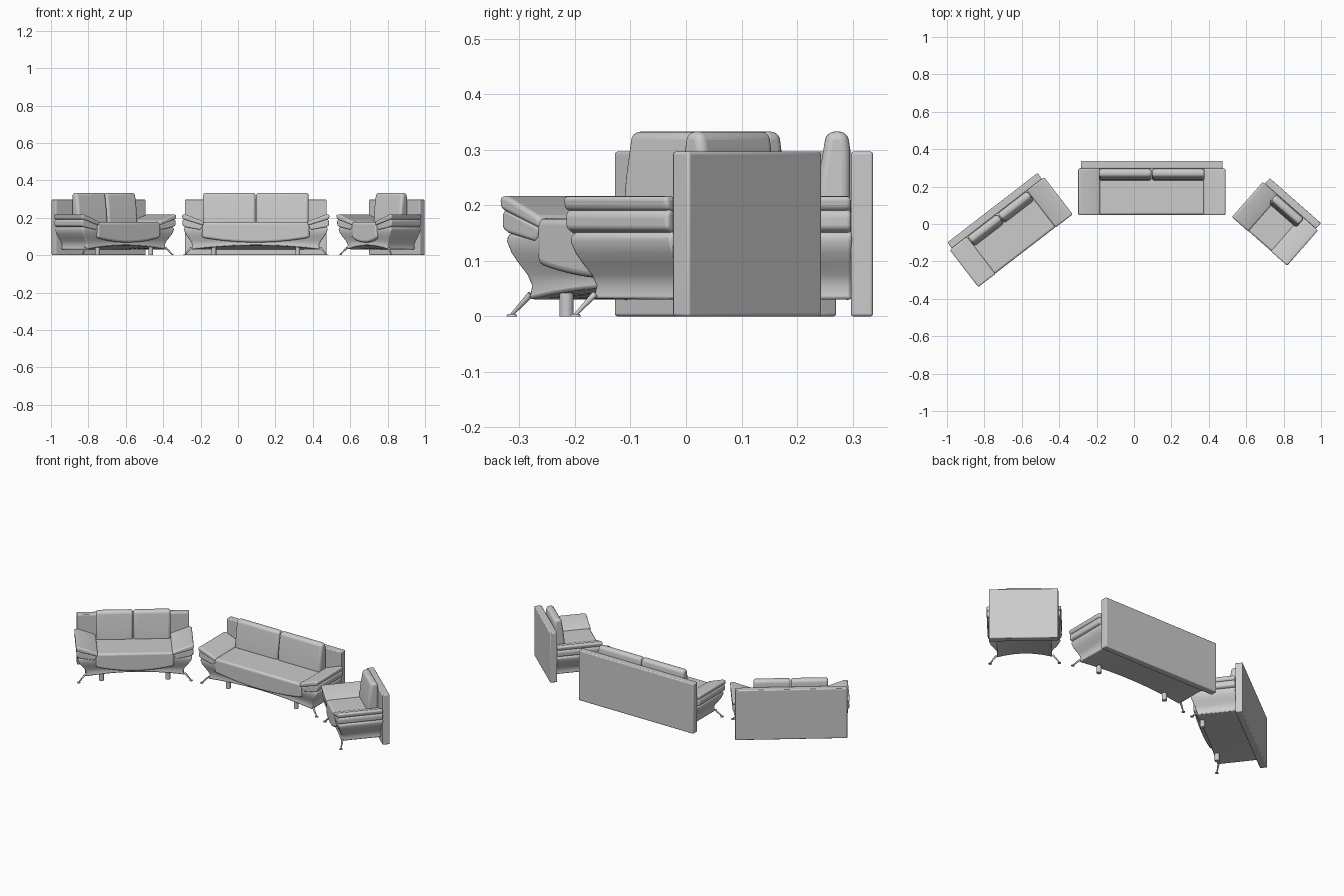
import bpy, bmesh, math
from mathutils import Matrix, Vector

if "Cube" in bpy.data.objects:
    bpy.data.objects.remove(bpy.data.objects["Cube"])


def finish(bm, name, place, bevel=0.0, segments=3):
    bmesh.ops.recalc_face_normals(bm, faces=bm.faces)
    mesh = bpy.data.meshes.new(name)
    bm.to_mesh(mesh)
    bm.free()
    ob = bpy.data.objects.new(name, mesh)
    bpy.context.collection.objects.link(ob)
    ob.matrix_world = place
    if bevel:
        m = ob.modifiers.new("round", 'BEVEL')
        m.width, m.segments = bevel, segments
        m.limit_method, m.angle_limit = 'ANGLE', math.radians(40)
    bpy.ops.object.select_all(action='DESELECT')
    ob.select_set(True)
    bpy.context.view_layer.objects.active = ob
    bpy.ops.object.shade_smooth_by_angle(angle=math.radians(40))
    return ob


def prism(name, place, profile, start, end, axis='y', bevel=0.0, segments=3):
    """Extrude an (x,z) profile along y, or a (y,z) profile along x."""
    bm = bmesh.new()
    rings = []
    for s in (start, end):
        rings.append([bm.verts.new((u, s, z) if axis == 'y' else (s, u, z)) for u, z in profile])
    n = len(profile)
    for i in range(n):
        j = (i + 1) % n
        bm.faces.new((rings[0][i], rings[0][j], rings[1][j], rings[1][i]))
    bm.faces.new(rings[0])
    bm.faces.new(rings[1])
    return finish(bm, name, place, bevel, segments)


def rod(name, place, a, b, r1, r2, sides=16):
    a, b = Vector(a), Vector(b)
    bm = bmesh.new()
    turn = (b - a).to_track_quat('Z', 'Y').to_matrix().to_4x4()
    bmesh.ops.create_cone(bm, cap_ends=True, segments=sides, radius1=r1, radius2=r2,
                          depth=(b - a).length, matrix=Matrix.Translation((a + b) / 2) @ turn)
    return finish(bm, name, place)


# z, side inset, front inset of the flared lower body
BODY = [(.03, .052, .022), (.055, .056, .026), (.075, .047, .022), (.095, .032, .014),
        (.115, .019, .007), (.135, .011, .003), (.148, .012, .005), (.156, .025, .015)]


def lower_body(place, w, n=24):
    bm = bmesh.new()
    front, back = [], []
    for z, side, inset in BODY:
        arch = .022 * max(0, 1 - (z - .03) / .06)
        fr, bk = [], []
        for i in range(n + 1):
            t = -1 + 2 * i / n
            x = t * (w - side)
            fr.append(bm.verts.new((x, -.285 + inset, z + arch * (1 - t * t))))
            bk.append(bm.verts.new((x, -.038, z)))
        front.append(fr)
        back.append(bk)
    top = len(BODY) - 1
    for k in range(top):
        for g in (front, back):
            for i in range(n):
                bm.faces.new((g[k][i], g[k][i + 1], g[k + 1][i + 1], g[k + 1][i]))
        for i in (0, n):
            bm.faces.new((front[k][i], front[k + 1][i], back[k + 1][i], back[k][i]))
    for k in (0, top):
        for i in range(n):
            bm.faces.new((front[k][i], front[k][i + 1], back[k][i + 1], back[k][i]))
    finish(bm, "lower_body", place, .006, 2)


def sofa(x, y, angle, w, cushions, cushion_half, feet=True):
    """Back centre sits at the local origin, front faces local -y, w = half width."""
    place = Matrix.Translation((x, y, 0)) @ Matrix.Rotation(math.radians(angle), 4, 'Z')
    b = w - .016
    prism("back_panel", place, [(-b, 0), (b, 0), (b, .297), (-b, .297)], -.04, 0, bevel=.005)
    lower_body(place, w)

    # seat with a drooping lower front edge
    s = w - .108
    lower = [(s * t / 8, .094 - .026 * (1 - (t / 8) ** 2)) for t in range(-8, 9)]
    prism("seat", place, lower + [(s, .176), (-s, .176)], -.288, -.04, bevel=.012, segments=4)

    # padded arms: tilted top pad over a thicker roll
    for d in (-1, 1):
        pad = [(-.118, .180), (-.118, .158), (-.004, .193), (0, .216), (-.02, .217)]
        roll = [(-.115, .160), (-.10, .135), (-.02, .150), (-.004, .158), (-.003, .184), (-.012, .194)]
        prism("arm_pad", place, [(d * (w + u), z) for u, z in pad], -.290, -.04,
              bevel=.008, segments=4)
        prism("arm_roll", place, [(d * (w + u), z) for u, z in roll], -.286, -.04,
              bevel=.011, segments=4)
        # splayed metal front leg with a small disc foot
        fx = d * (w - .016)
        rod("front_leg", place, (d * (w - .05), -.255, .04), (fx, -.272, .003), .006, .003, 12)
        rod("leg_disc", place, (fx, -.272, 0), (fx, -.272, .004), .010, .008)
        if feet:
            px = d * .59 * (w - .015)
            rod("round_foot", place, (px, -.243, 0), (px, -.243, .055), .013, .013, 20)

    # leaning back cushions
    wide = 2 * cushion_half / cushions
    side = [(-.041, .165), (-.106, .165), (-.098, .25), (-.084, .333), (-.046, .333), (-.041, .30)]
    for i in range(cushions):
        x0 = -cushion_half + i * wide
        prism("back_cushion", place, side, x0 + .001, x0 + wide - .001, axis='x',
              bevel=.015, segments=5)


sofa(.095, .337, 0, .395, 2, .284)
sofa(-.757, .087, 37.6, .320, 2, .203)
sofa(.8625, .125, -41.3, .198, 1, .100, feet=False)
